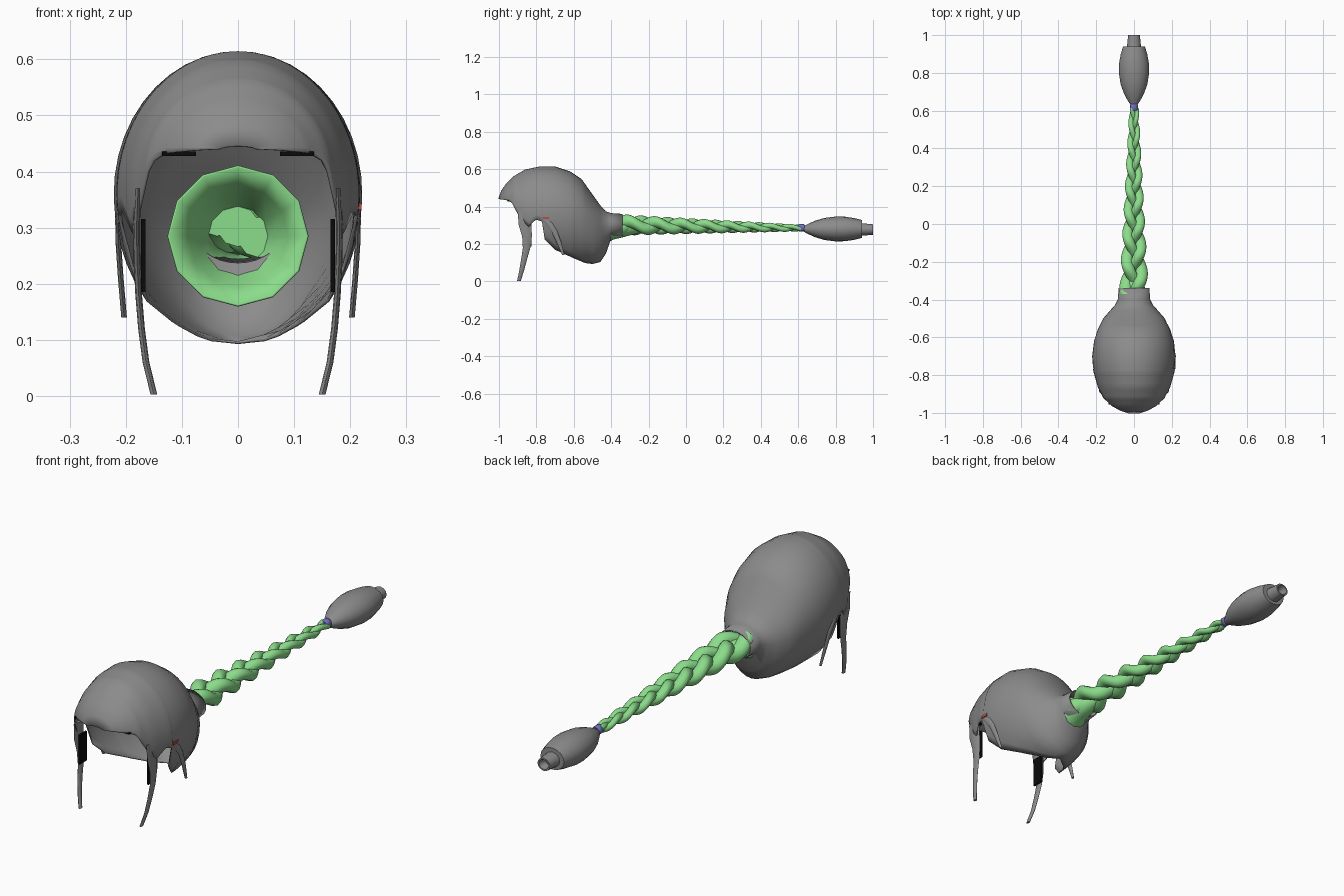
import bpy, bmesh, math
from math import sin, cos, pi

if "Cube" in bpy.data.objects:
    bpy.data.objects.remove(bpy.data.objects["Cube"])


def material(name, rgb):
    m = bpy.data.materials.new(name)
    m.diffuse_color = (*rgb, 1)
    m.use_nodes = True
    m.node_tree.nodes["Principled BSDF"].inputs["Base Color"].default_value = m.diffuse_color
    return m


GREY = material("hair grey", (0.26, 0.26, 0.26))
GREEN = material("braid green", (0.26, 0.72, 0.26))
PURPLE = material("band purple", (0.18, 0.16, 0.55))
BLACK = material("shadow black", (0.003, 0.003, 0.003))
RED = material("mark red", (0.5, 0.07, 0.05))


def loft(name, rings, mat, closed=True, caps=True, thickness=0, fix=True):
    """Skin a list of equally long point rings."""
    bm = bmesh.new()
    rows = [[bm.verts.new(p) for p in r] for r in rings]
    n = len(rows[0])
    for a, b in zip(rows, rows[1:]):
        for j in range(n if closed else n - 1):
            k = (j + 1) % n
            bm.faces.new((a[j], a[k], b[k], b[j]))
    if caps:
        bm.faces.new(rows[0])
        bm.faces.new(rows[-1])
    if not closed:
        bmesh.ops.remove_doubles(bm, verts=bm.verts, dist=1e-5)
    if fix:
        bmesh.ops.recalc_face_normals(bm, faces=bm.faces)
    me = bpy.data.meshes.new(name)
    bm.to_mesh(me)
    bm.free()
    me.materials.append(mat)
    ob = bpy.data.objects.new(name, me)
    bpy.context.collection.objects.link(ob)
    if thickness:
        s = ob.modifiers.new("thickness", 'SOLIDIFY')
        s.thickness, s.offset = thickness, 0
    bpy.ops.object.select_all(action='DESELECT')
    ob.select_set(True)
    bpy.context.view_layer.objects.active = ob
    bpy.ops.object.shade_smooth_by_angle(angle=math.radians(45))
    return ob


def ring(x, y, z, rx, rz, n=16):
    """Ellipse across the y axis."""
    return [(x + rx * sin(2 * pi * i / n), y, z + rz * cos(2 * pi * i / n)) for i in range(n)]


def lerp(table, y):
    for a, b in zip(table, table[1:]):
        if y <= b[0]:
            f = (y - a[0]) / (b[0] - a[0])
            return [p + (q - p) * f for p, q in zip(a, b)]
    return table[-1]


# Hair cap: y, top, half width, height of widest point, bottom
PROFILE = [
    (-1.0, .445, .03, .44, .40), (-.985, .485, .075, .43, .30), (-.96, .52, .12, .42, .25),
    (-.92, .56, .16, .40, .20), (-.86, .595, .19, .37, .13), (-.78, .612, .213, .36, .09),
    (-.70, .612, .219, .36, .08), (-.62, .585, .209, .35, .09), (-.56, .545, .19, .34, .09),
    (-.50, .46, .16, .31, .095), (-.46, .405, .125, .29, .105), (-.43, .372, .098, .29, .15),
    (-.40, .362, .083, .30, .235), (-.34, .358, .079, .30, .242)]
# Hairline: y, height of the open edge (forehead, temple, ear notch, nape)
RIM = [(-1.0, .44), (-.95, .432), (-.93, .42), (-.91, .38), (-.88, .33), (-.84, .29),
       (-.82, .315), (-.80, .33), (-.77, .32), (-.755, .225), (-.70, .17), (-.60, .125),
       (-.54, .10), (-.50, .09), (-.34, .09)]

cap = []
for y in sorted({r[0] for r in PROFILE} | {r[0] for r in RIM}):
    _, zt, w, zm, zb = lerp(PROFILE, y)
    zr = lerp(RIM, y)[1]
    if zr >= zm:
        end = math.acos(min(1, (zr - zm) / (zt - zm)))
    else:
        end = pi / 2 + math.asin(min(1, (zm - zr) / (zm - zb)))
    row = []
    for i in range(33):
        t = -end + 2 * end * i / 32
        c = cos(t)
        row.append((w * sin(t), y, zm + c * ((zt - zm) if c > 0 else (zm - zb))))
    cap.append(row)
loft("hair_cap", cap, GREY, closed=False, caps=False, thickness=.005, fix=False)

# Braid root: funnel seen inside the cap
loft("braid_root", [ring(0, y, .285, r, r, 12) for y, r in
     [(-.50, .124), (-.44, .092), (-.39, .06), (-.34, .048), (-.2, .01)]],
     GREEN, caps=False, thickness=.004)

# Braid: three crossing strands that taper and tighten
Y0, Y1, STEPS = -.37, .615, 110
for k in range(3):
    rows = []
    for i in range(STEPS + 1):
        f = i / STEPS
        s = 1 - .68 * f
        ph = 2 * pi * (2.1 * f + .55 * f * f) + k * 2 * pi / 3
        rows.append(ring(.043 * s * sin(ph), Y0 + (Y1 - Y0) * f,
                         .302 - .017 * f + .022 * s * sin(2 * ph),
                         .038 * s, .036 * s, 10))
    loft(f"braid_strand_{k + 1}", rows, GREEN)

# Hair band and tail
loft("hair_band", [ring(0, y, .286, r, r) for y, r in
     [(.60, .016), (.605, .02), (.63, .02), (.635, .016)]], PURPLE)
loft("tail", [ring(0, y, .28, r, r * .83) for y, r in
     [(.63, .018), (.655, .034), (.69, .053), (.74, .071), (.80, .08), (.85, .079),
      (.90, .070), (.94, .058), (.94, .036)]], GREY)
loft("tail_tip", [ring(0, y, .277, r, r * .9, 12) for y, r in
     [(.93, .038), (1.0, .031), (1.0, .024), (.965, .015)]], GREY)


def lock(name, path, side, thick):
    """Flat hanging lock: path of x, y, z and depth along y."""
    rows = [[(side * (x + thick * cos(2 * pi * i / 8)), y + d * sin(2 * pi * i / 8), z)
             for i in range(8)] for x, y, z, d in path]
    loft(name, rows, GREY)


def plate(name, x, y, z, sx, sy, sz, mat):
    rows = [[(x + a * sx / 2, y + b * sy / 2, z + c * sz / 2)
             for a, b in ((-1, -1), (1, -1), (1, 1), (-1, 1))] for c in (-1, 1)]
    loft(name, rows, mat)


for side, tag in ((1, "right"), (-1, "left")):
    # Long lock in front of the ear
    lock("front_lock_" + tag, [
        (.178, -.865, .37, .035), (.181, -.86, .30, .034), (.180, -.85, .24, .026),
        (.177, -.852, .18, .020), (.172, -.865, .12, .016), (.164, -.878, .06, .013),
        (.150, -.893, .003, .010)], side, .006)
    # Thin curved lock behind the ear
    lock("ear_lock_" + tag, [
        (.208, -.77, .34, .02), (.214, -.735, .315, .02), (.213, -.705, .27, .016),
        (.209, -.68, .21, .013), (.203, -.655, .14, .006)], side, .005)
    # Dark inner patches at the temple and fringe
    plate("temple_patch_" + tag, side * .169, -.85, .25, .008, .05, .13, BLACK)
    plate("fringe_patch_" + tag, side * .105, -.945, .432, .06, .02, .008, BLACK)

# Small red mark above one ear
plate("ear_mark", .216, -.75, .338, .008, .035, .012, RED)
